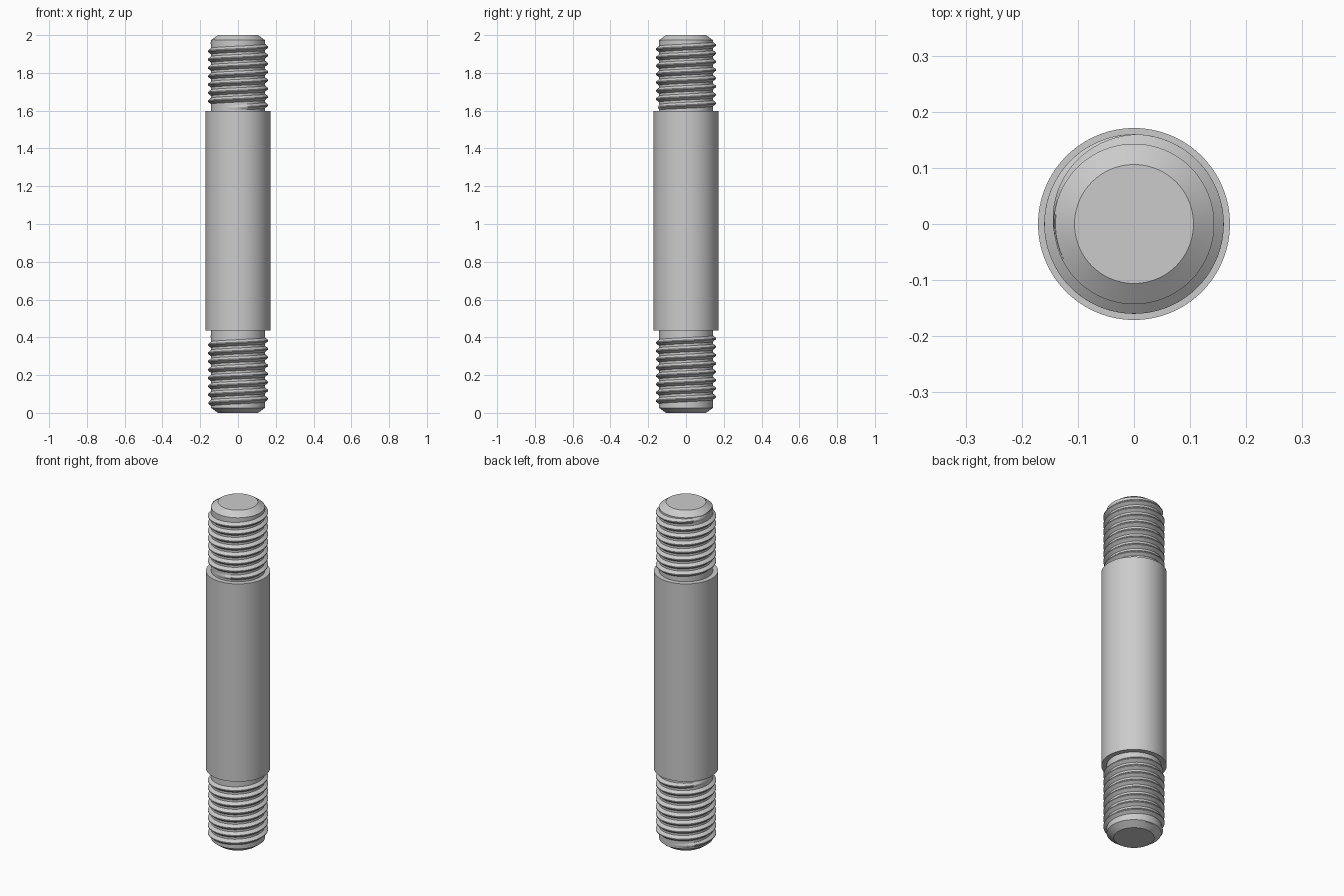
import bpy, bmesh
from math import sin, cos, pi, tau

cube = bpy.data.objects.get("Cube")
if cube:
    bpy.data.objects.remove(cube, do_unlink=True)

steel = bpy.data.materials.new("grey steel")
steel.use_nodes = True
GREY = (0.6, 0.6, 0.6, 1)
steel.diffuse_color = GREY
steel.node_tree.nodes["Principled BSDF"].inputs["Base Color"].default_value = GREY

SEGMENTS = 96
SHANK_R, CORE_R, TIP_R, CREST_R = 0.171, 0.143, 0.106, 0.16
SHANK_BOTTOM, SHANK_TOP = 0.435, 1.597
PITCH = 0.044


def finish(name, bm, angle):
    bmesh.ops.recalc_face_normals(bm, faces=bm.faces)
    mesh = bpy.data.meshes.new(name)
    bm.to_mesh(mesh)
    bm.free()
    mesh.materials.append(steel)
    obj = bpy.data.objects.new(name, mesh)
    bpy.context.collection.objects.link(obj)
    bpy.ops.object.select_all(action="DESELECT")
    obj.select_set(True)
    bpy.context.view_layer.objects.active = obj
    bpy.ops.object.shade_smooth_by_angle(angle=angle)
    return obj


def lathe(name, profile):
    """Turned body from (radius, height) points, capped at both ends."""
    bm = bmesh.new()
    rings = [[bm.verts.new((r * cos(tau * i / SEGMENTS), r * sin(tau * i / SEGMENTS), z))
              for i in range(SEGMENTS)] for r, z in profile]
    for low, high in zip(rings, rings[1:]):
        for i in range(SEGMENTS):
            j = (i + 1) % SEGMENTS
            bm.faces.new((low[i], low[j], high[j], high[i]))
    bm.faces.new(rings[0])
    bm.faces.new(rings[-1])
    return finish(name, bm, 0.4)


def thread(name, z_start, z_end, end_angle):
    """Right-hand helical ridge that fades into the core at both ends."""
    bm = bmesh.new()
    turns = (z_end - z_start) / PITCH
    steps = int(turns * 72)
    root = CORE_R - 0.003
    sections = []
    for s in range(steps + 1):
        t = s / steps
        a = end_angle - tau * turns * (1 - t)
        z = z_start + (z_end - z_start) * t
        # height grows over the first and last third of a turn
        fade = min(1, turns * t * 3, turns * (1 - t) * 3)
        crest = root + (CREST_R - root) * fade
        section = ((root, -0.42), (crest, -0.06), (crest, 0.06), (root, 0.42))
        sections.append([bm.verts.new((r * cos(a), r * sin(a), z + dz * PITCH))
                         for r, dz in section])
    for p, q in zip(sections, sections[1:]):
        for k in range(4):
            m = (k + 1) % 4
            bm.faces.new((p[k], q[k], q[m], p[m]))
    bm.faces.new(sections[0])
    bm.faces.new(sections[-1])
    return finish(name, bm, 0.5)


# Plain centre and the chamfered core at each end, turned as one rod
lathe("stud_body", [
    (TIP_R, 0), (CORE_R, 0.027), (CORE_R, SHANK_BOTTOM),
    (SHANK_R, SHANK_BOTTOM), (SHANK_R, SHANK_TOP),
    (CORE_R, SHANK_TOP), (CORE_R, 1.973), (TIP_R, 2)])

# Threads at both ends
thread("upper_thread", 1.612, 1.962, 1.15 * pi)
thread("lower_thread", 0.04, 0.408, 1.15 * pi)
